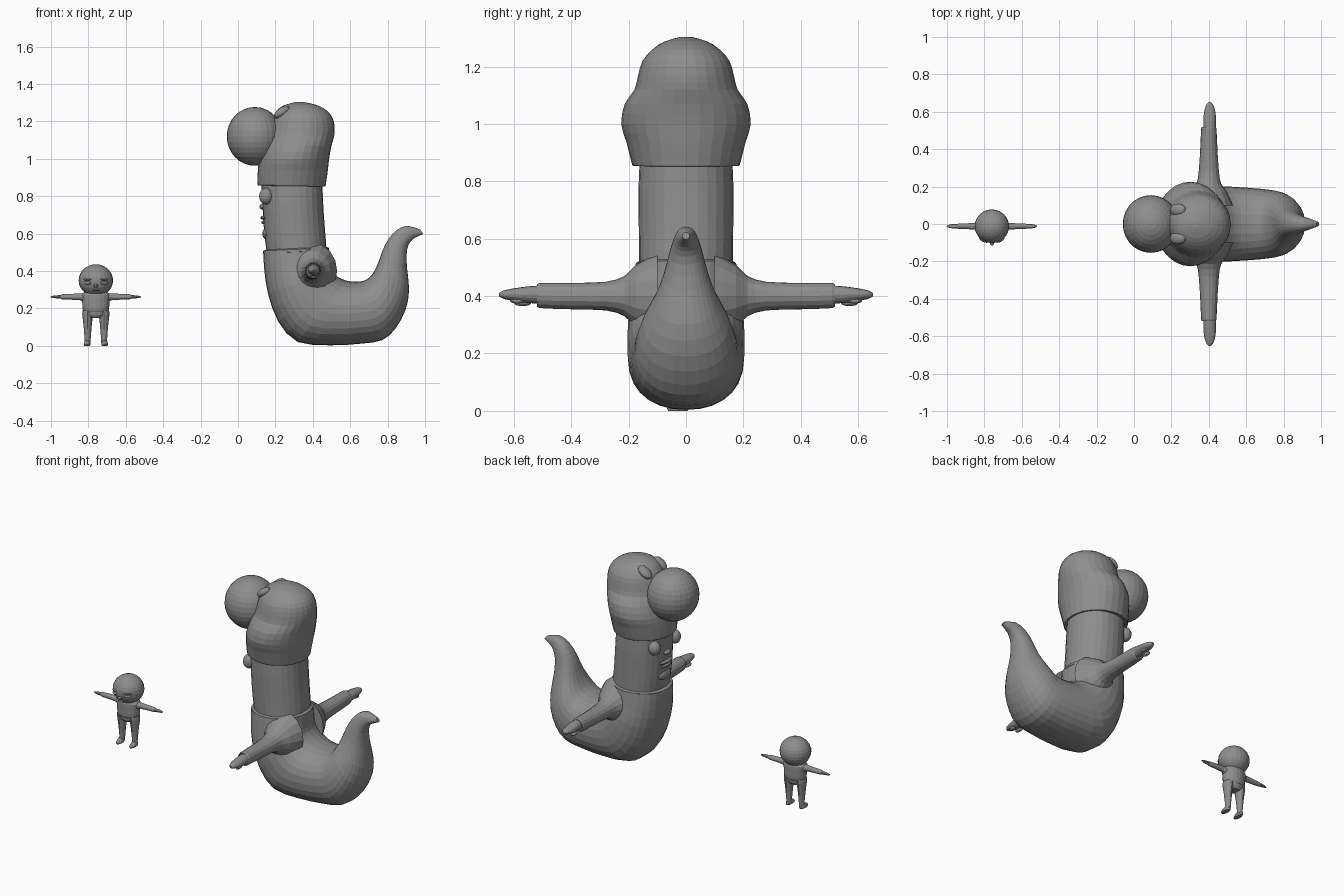
import bpy, bmesh, math
from mathutils import Vector, Matrix

cube = bpy.data.objects.get("Cube")
if cube:
    bpy.data.objects.remove(cube)

grey = bpy.data.materials.new("plain_grey")
grey.use_nodes = True
colour = (0.27, 0.27, 0.27, 1)
grey.diffuse_color = colour
grey.node_tree.nodes["Principled BSDF"].inputs["Base Color"].default_value = colour


def finish(name, bm):
    bmesh.ops.recalc_face_normals(bm, faces=bm.faces[:])
    mesh = bpy.data.meshes.new(name)
    bm.to_mesh(mesh)
    bm.free()
    mesh.materials.append(grey)
    obj = bpy.data.objects.new(name, mesh)
    bpy.context.collection.objects.link(obj)
    return obj


def ball(name, centre, size, segs=24, rot=None):
    """Ellipsoid with half-sizes given per axis."""
    bm = bmesh.new()
    matrix = Matrix.Translation(centre) @ (rot or Matrix()) @ Matrix.Diagonal((*size, 1))
    bmesh.ops.create_uvsphere(bm, u_segments=segs, v_segments=segs // 2 + 2, radius=1, matrix=matrix)
    return finish(name, bm)


def smooth(rows, steps):
    """Catmull-Rom interpolation between rows of numbers."""
    out = []
    for i in range(len(rows) - 1):
        a, b, c, d = rows[max(i - 1, 0)], rows[i], rows[i + 1], rows[min(i + 2, len(rows) - 1)]
        for k in range(steps):
            t = k / steps
            out.append([q + t / 2 * (r - p + t * (2 * p - 5 * q + 4 * r - s + t * (3 * (q - r) + s - p)))
                        for p, q, r, s in zip(a, b, c, d)])
    return out + [list(rows[-1])]


def loft(name, rings, segs=24, power=1.0):
    """Skin through rings of (centre, half axis, half axis)."""
    bm = bmesh.new()
    loops = []
    for centre, u, v in rings:
        loop = []
        for k in range(segs):
            a = math.tau * k / segs
            c, s = math.cos(a), math.sin(a)
            c = math.copysign(abs(c) ** power, c)
            s = math.copysign(abs(s) ** power, s)
            loop.append(bm.verts.new(Vector(centre) + Vector(u) * c + Vector(v) * s))
        loops.append(loop)
    for low, high in zip(loops, loops[1:]):
        for k in range(segs):
            n = (k + 1) % segs
            bm.faces.new((low[k], low[n], high[n], high[k]))
    bm.faces.new(loops[0])
    bm.faces.new(loops[-1])
    return finish(name, bm)


def profile(name, rows, steps=2, power=1.0):
    """Loft along the xz plane: two edge points and a half width per row."""
    rings = []
    for ax, az, bx, bz, w in smooth(rows, steps):
        rings.append((((ax + bx) / 2, 0, (az + bz) / 2), ((bx - ax) / 2, 0, (bz - az) / 2), (0, w, 0)))
    return loft(name, rings, 28, power)


def limb(name, origin, axis, rows, steps=2, segs=16):
    """Loft along x, y or z: distance, side shift, two half sizes."""
    rings = []
    along = Vector(axis)
    up = Vector((0, -1, 0)) if axis[2] else Vector((0, 0, 1))
    side = along.cross(up)
    for d, shift, r1, r2 in smooth(rows, steps):
        rings.append((Vector(origin) + along * d + up * shift, side * r1, up * r2))
    return loft(name, rings, segs)


# Large figure: body curling into a raised tail
profile("body_and_tail", [
    (.135, .505, .485, .52, .172),
    (.14, .41, .49, .43, .185),
    (.16, .28, .505, .395, .2),
    (.215, .13, .535, .368, .204),
    (.32, .02, .575, .35, .203),
    (.5, .003, .62, .343, .197),
    (.66, .012, .66, .345, .19),
    (.77, .03, .69, .357, .182),
    (.84, .09, .715, .38, .172),
    (.895, .19, .737, .415, .148),
    (.915, .3, .755, .46, .11),
    (.903, .42, .775, .515, .079),
    (.903, .51, .805, .572, .06),
    (.922, .557, .85, .62, .045),
    (.95, .58, .905, .642, .032),
    (.99, .598, .975, .622, .012),
], power=.9)

profile("collar", [
    (.145, .49, .478, .505, .165),
    (.132, .495, .488, .51, .176),
    (.134, .508, .487, .523, .175),
    (.15, .515, .472, .53, .162),
], steps=1)

profile("neck_and_face", [
    (.16, .46, .476, .46, .163),
    (.145, .56, .47, .56, .164),
    (.136, .66, .462, .66, .165),
    (.13, .77, .455, .77, .166),
    (.122, .9, .45, .9, .16),
], power=.95)

# Hat with rolled rim, wide waist and rounded crown
profile("hat", [
    (.125, .862, .45, .857, .168),
    (.108, .857, .466, .852, .184),
    (.105, .872, .47, .867, .191),
    (.106, .94, .48, .935, .208),
    (.115, 1.0, .487, 1.0, .226),
    (.138, 1.07, .5, 1.07, .214),
    (.158, 1.12, .514, 1.12, .18),
    (.17, 1.17, .517, 1.17, .167),
    (.185, 1.22, .505, 1.22, .152),
    (.21, 1.262, .475, 1.258, .118),
    (.25, 1.288, .42, 1.288, .075),
    (.31, 1.304, .35, 1.304, .02),
])
ball("hat_bobble", (.09, 0, 1.12), (.15, .154, .157), 28)

# Face details
ball("nose", (.135, 0, .745), (.02, .03, .017), 14)
ball("upper_lip", (.142, 0, .685), (.022, .062, .012), 14)
ball("lower_lip", (.146, 0, .66), (.022, .05, .011), 14)
ball("chin", (.15, 0, .6), (.02, .06, .03), 14)

for s, label in ((-1, "right"), (1, "left")):
    ball(label + "_eye", (.15, s * .1, .8), (.037, .037, .044), 16)
    ball(label + "_hat_fold", (.235, s * .075, 1.25), (.05, .034, .024), 14,
         Matrix.Rotation(-.6, 4, "Y"))
    # Arms held straight out sideways
    limb(label + "_sleeve", (.4, 0, .4), (0, s, 0), [
        (.1, 0, .13, .15), (.175, 0, .095, .108), (.215, 0, .066, .07),
        (.28, 0, .054, .05), (.4, 0, .046, .046), (.51, .002, .041, .044), (.515, .002, .034, .036)])
    limb(label + "_hand", (.405, 0, .405), (0, s, 0), [
        (.49, 0, .032, .033), (.55, 0, .034, .029), (.6, 0, .03, .022),
        (.635, 0, .02, .015), (.652, 0, .006, .006)])
    ball(label + "_thumb", (.385, s * .57, .376), (.013, .03, .011), 12)
    ball(label + "_finger_curl", (.418, s * .588, .383), (.013, .026, .009), 12)

# Small figure
px, py = -.76, -.012
ball("small_head", (px, py, .35), (.092, .09, .086), 24)
ball("small_nose", (px, py - .09, .322), (.012, .014, .01), 10)
ball("small_mouth", (px, py - .078, .297), (.02, .008, .005), 10)
limb("small_torso", (px, py, 0), (0, 0, 1), [
    (.18, 0, .06, .045), (.195, 0, .07, .052), (.235, 0, .073, .053),
    (.272, 0, .077, .052), (.288, 0, .06, .045)], segs=20)
limb("small_hips", (px, py, 0), (0, 0, 1), [
    (.148, 0, .03, .03), (.165, 0, .058, .042), (.2, 0, .064, .046)], segs=16)

for s, label in ((-1, "right"), (1, "left")):
    ball("small_%s_eye" % label, (px + s * .045, py - .075, .336), (.022, .009, .008), 12,
         Matrix.Rotation(s * .5, 4, "Z"))
    ball("small_%s_brow" % label, (px + s * .045, py - .074, .354), (.026, .009, .005), 12,
         Matrix.Rotation(s * .5, 4, "Z"))
    limb("small_%s_sleeve" % label, (px, py, .262), (s, 0, 0), [
        (.05, -.008, .03, .03), (.085, 0, .018, .018), (.18, 0, .014, .014), (.183, 0, .01, .01)], segs=12)
    limb("small_%s_hand" % label, (px, py, .262), (s, 0, 0), [
        (.175, 0, .01, .011), (.205, 0, .012, .009), (.23, 0, .008, .006), (.242, 0, .002, .002)], segs=10)
    limb("small_%s_leg" % label, (px + s * .044, py, 0), (0, 0, 1), [
        (.012, 0, .015, .016), (.06, 0, .018, .02), (.12, 0, .023, .028),
        (.17, 0, .029, .036), (.19, 0, .026, .036)], segs=12)
    limb("small_%s_shoe" % label, (px + s * .047, py, 0), (0, 0, 1), [
        (0, .016, .015, .034), (.008, .016, .018, .038), (.018, .012, .016, .031), (.028, .002, .013, .016)], segs=12)
